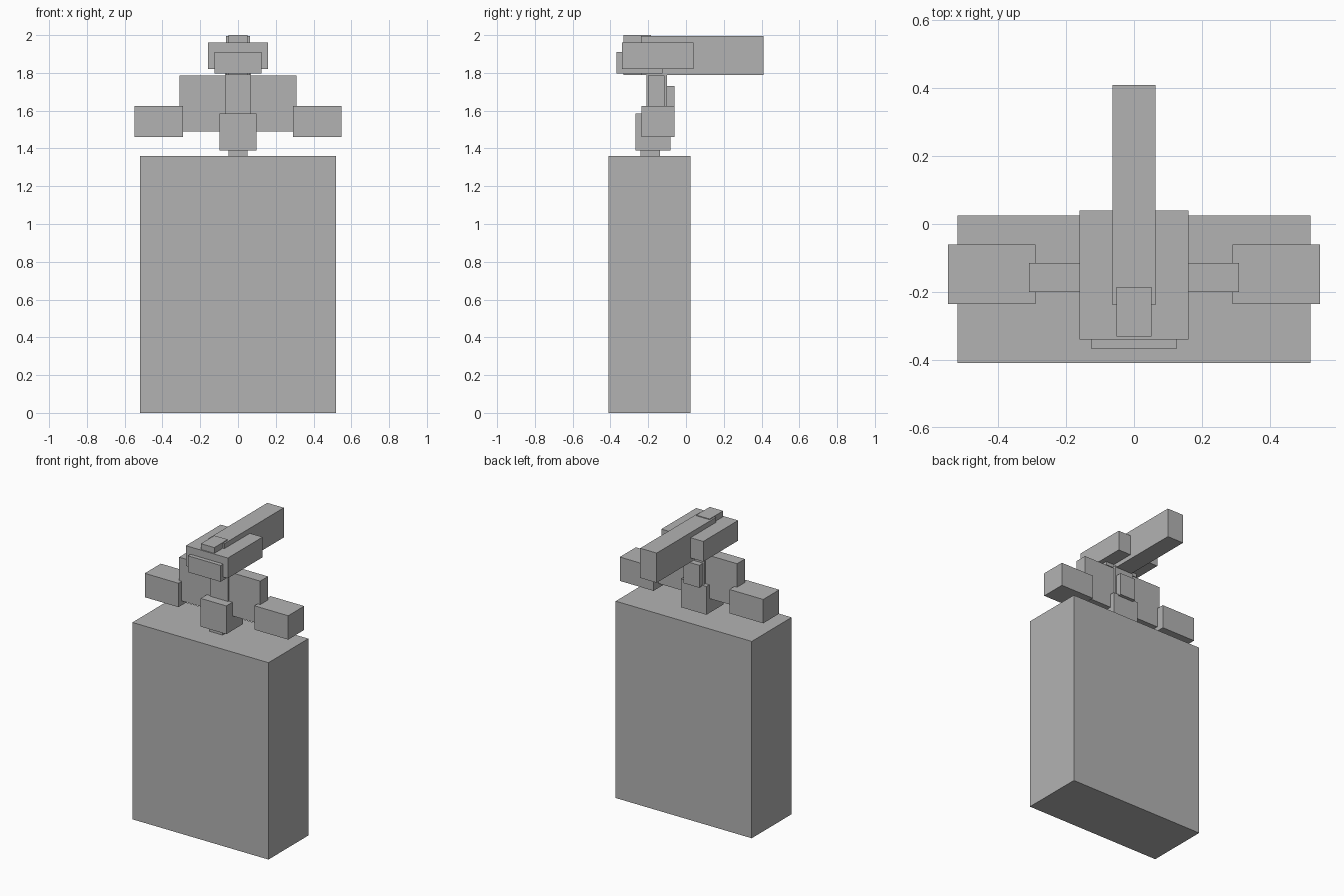
import bpy
import bmesh
from mathutils import Matrix, Vector

cube = bpy.data.objects.get("Cube")
if cube:
    bpy.data.objects.remove(cube, do_unlink=True)

GREY = (0.45, 0.45, 0.45, 1.0)
grey = bpy.data.materials.new("plain_grey")
grey.use_nodes = True
grey.diffuse_color = GREY
grey.node_tree.nodes["Principled BSDF"].inputs["Base Color"].default_value = GREY


def box(name, x, y, z):
    """Box from its (low, high) extent on each axis."""
    low, high = (Vector(corner) for corner in zip(x, y, z))
    bm = bmesh.new()
    place = Matrix.Translation((low + high) / 2) @ Matrix.Diagonal((*(high - low), 1))
    bmesh.ops.create_cube(bm, size=1, matrix=place)
    mesh = bpy.data.meshes.new(name)
    bm.to_mesh(mesh)
    bm.free()
    mesh.materials.append(grey)
    obj = bpy.data.objects.new(name, mesh)
    bpy.context.collection.objects.link(obj)
    return obj


def centred(name, half_width, y, z):
    return box(name, (-half_width, half_width), y, z)


# Base and the lower joint
centred("pedestal", 0.52, (-0.41, 0.025), (0, 1.36))
centred("stem", 0.05, (-0.24, -0.137), (1.36, 1.40))
centred("hip_block", 0.098, (-0.268, -0.083), (1.39, 1.585))

# Torso with a shoulder block on each side
centred("torso_plate", 0.31, (-0.20, -0.115), (1.49, 1.787))
for side, sign in (("left", 1), ("right", -1)):
    box(side + "_shoulder", sorted((sign * 0.29, sign * 0.548)),
        (-0.235, -0.06), (1.46, 1.625))

# Neck and the block behind it
centred("neck", 0.07, (-0.208, -0.10), (1.55, 1.80))
centred("back_block", 0.06, (-0.16, -0.06), (1.575, 1.73))

# Head
centred("head", 0.16, (-0.34, 0.04), (1.82, 1.96))
centred("jaw", 0.125, (-0.368, -0.125), (1.797, 1.91))
centred("crest", 0.051, (-0.332, -0.185), (1.79, 2.0))
centred("long_tail", 0.063, (-0.238, 0.41), (1.79, 1.995))
